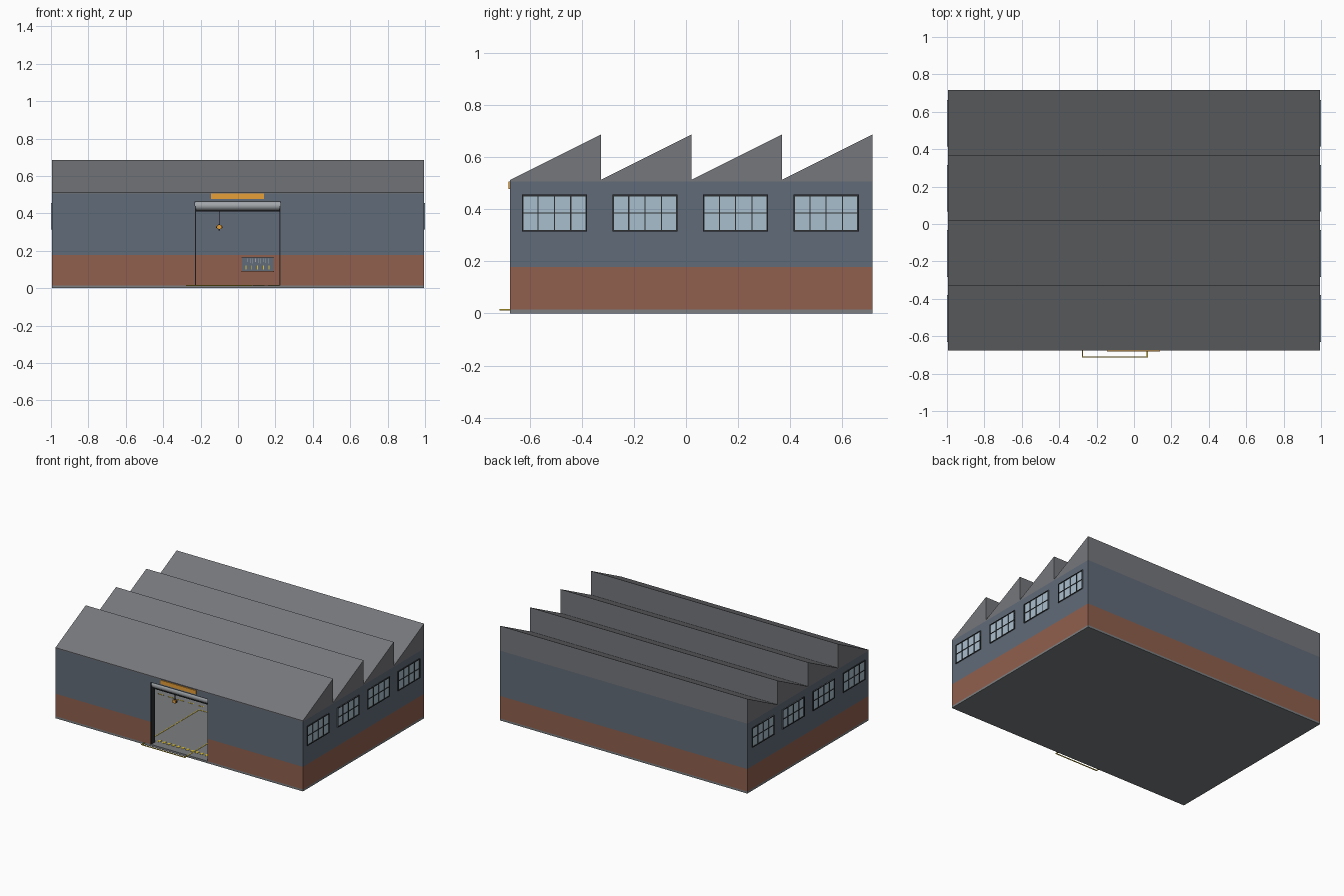
import bpy, bmesh, math
from mathutils import Vector

if "Cube" in bpy.data.objects:
    bpy.data.objects.remove(bpy.data.objects["Cube"])


def mat(name, rgb):
    m = bpy.data.materials.new(name)
    m.diffuse_color = (*rgb, 1)
    m.use_nodes = True
    m.node_tree.nodes["Principled BSDF"].inputs["Base Color"].default_value = m.diffuse_color
    return m


BLUE = mat("painted_wall", (0.12, 0.15, 0.19))
BRICK = mat("brick", (0.28, 0.115, 0.075))
ROOF = mat("roof_grey", (0.18, 0.185, 0.2))
CONCRETE = mat("concrete", (0.2, 0.21, 0.22))
DARK = mat("dark_metal", (0.025, 0.028, 0.03))
STEEL = mat("steel", (0.36, 0.38, 0.4))
GLASS = mat("glass", (0.4, 0.52, 0.62))
YELLOW = mat("yellow_paint", (0.75, 0.55, 0.04))
ORANGE = mat("orange_paint", (0.8, 0.35, 0.04))


def finish(name, bm, material):
    bmesh.ops.recalc_face_normals(bm, faces=bm.faces)
    me = bpy.data.meshes.new(name)
    bm.to_mesh(me)
    bm.free()
    me.materials.append(material)
    ob = bpy.data.objects.new(name, me)
    bpy.context.collection.objects.link(ob)
    return ob


def boxes(name, material, spans):
    """One object from boxes given as (x0, x1, y0, y1, z0, z1)."""
    bm = bmesh.new()
    for x0, x1, y0, y1, z0, z1 in spans:
        vs = bmesh.ops.create_cube(bm, size=1)["verts"]
        for v in vs:
            v.co = Vector((x0 + (v.co.x + .5) * (x1 - x0),
                           y0 + (v.co.y + .5) * (y1 - y0),
                           z0 + (v.co.z + .5) * (z1 - z0)))
    return finish(name, bm, material)


def extrude(name, material, points, direction):
    bm = bmesh.new()
    face = bm.faces.new([bm.verts.new(p) for p in points])
    geo = bmesh.ops.extrude_face_region(bm, geom=[face])["geom"]
    verts = [g for g in geo if isinstance(g, bmesh.types.BMVert)]
    bmesh.ops.translate(bm, verts=verts, vec=direction)
    # the starting face stays as the closing cap
    if not face.is_valid:
        bmesh.ops.holes_fill(bm, edges=bm.edges)
    return finish(name, bm, material)


def cylinder(name, material, loc, radius, length, rot=(0, 0, 0), sides=24):
    bpy.ops.mesh.primitive_cylinder_add(vertices=sides, radius=radius, depth=length,
                                        location=loc, rotation=rot)
    ob = bpy.context.object
    ob.name = name
    ob.data.materials.append(material)
    bpy.ops.object.shade_smooth_by_angle()
    return ob


W, F, B, T = 0.994, -0.675, 0.716, 0.035      # half width, front, back, wall thickness
DL, DR, DOOR_TOP = -0.229, 0.226, 0.465       # door opening
FLOOR, BRICK_TOP, EAVE, PEAK = 0.015, 0.178, 0.507, 0.687

# floor slab
boxes("floor_slab", CONCRETE, [(-W, W, F, B, 0, FLOOR)])

# walls: plan outline with the door gap, extruded in two bands
plan = [(DL, F), (-W, F), (-W, B), (W, B), (W, F), (DR, F), (DR, F + T),
        (W - T, F + T), (W - T, B - T), (T - W, B - T), (T - W, F + T), (DL, F + T)]
for name, m, z0, z1 in (("brick_base_wall", BRICK, FLOOR, BRICK_TOP),
                        ("upper_wall", BLUE, BRICK_TOP, EAVE)):
    extrude(name, m, [(x, y, z0) for x, y in plan], (0, 0, z1 - z0))
boxes("door_lintel", BLUE, [(DL, DR, F, F + T, DOOR_TOP, EAVE)])

# saw-tooth roof
teeth = 4
step = (B - F) / teeth
profile = [(F, EAVE), (F, EAVE + .006)]
for i in range(teeth):
    y = F + step * (i + 1)
    profile += [(y, PEAK)]
    profile += [(y, EAVE + .006)] if i < teeth - 1 else [(y, EAVE)]
extrude("sawtooth_roof", ROOF, [(-W, y, z) for y, z in profile], (2 * W, 0, 0))

# side windows: four on each side, 4 x 2 panes
glass, frame = [], []
Z0, Z1, FR, MU = 0.314, 0.456, 0.006, 0.004
for s in (-1, 1):
    gx = sorted((s * (W - T - .002), s * (W + .002)))
    fx = sorted((s * (W - T - .006), s * 1.0))
    for i in range(4):
        y0 = -0.63 + i * step
        y1 = y0 + 0.25
        glass.append((*gx, y0, y1, Z0, Z1))
        frame += [(*fx, y0, y1, Z0, Z0 + FR), (*fx, y0, y1, Z1 - FR, Z1),
                  (*fx, y0, y0 + FR, Z0 + FR, Z1 - FR),
                  (*fx, y1 - FR, y1, Z0 + FR, Z1 - FR)]
        zm = (Z0 + Z1) / 2
        frame.append((*fx, y0 + FR, y1 - FR, zm - MU / 2, zm + MU / 2))
        for k in (1, 2, 3):
            ym = y0 + k * (y1 - y0) / 4
            frame.append((*fx, ym - MU / 2, ym + MU / 2, Z0 + FR, Z1 - FR))
boxes("window_glass", GLASS, glass)
boxes("window_frames", DARK, frame)

# rolled-up shutter with its bottom bar and side rails
yc = F + 0.034
cylinder("shutter_roll", STEEL, ((DL + DR) / 2, yc, 0.441), 0.025, DR - DL,
         (0, math.pi / 2, 0), 32)
boxes("shutter_bottom_bar", DARK, [(DL, DR, yc - .006, yc + .006, 0.409, 0.418)])
boxes("shutter_rails", DARK, [(DL, DL + .004, F + .006, F + .045, FLOOR, 0.44),
                              (DR - .004, DR, F + .006, F + .045, FLOOR, 0.44)])

# blank sign strip above the door
boxes("blank_sign_strip", ORANGE, [(-0.145, 0.14, F - .007, F, 0.478, 0.506)])

# hoist block hanging inside the door
HX, HY, HZ = -0.1, -0.58, 0.327
cylinder("hoist_cable", DARK, (HX, HY, (HZ + EAVE) / 2), 0.002, EAVE - HZ, sides=8)
boxes("hoist_block", ORANGE, [(HX - .011, HX + .011, HY - .011, HY + .011, HZ - .011, HZ + .011)])
boxes("hoist_arms", DARK, [(HX - .018, HX + .018, HY - .004, HY + .004, HZ - .004, HZ + .004),
                           (HX - .004, HX + .004, HY - .004, HY + .004, HZ - .017, HZ + .017)])


# floor markings: bay outlines, hazard strip and dashed walkway
def outline(x0, x1, y0, y1, w=0.006):
    z = (FLOOR - .003, FLOOR + .002)
    return [(x0, x1, y0, y0 + w, *z), (x0, x1, y1 - w, y1, *z),
            (x0, x0 + w, y0 + w, y1 - w, *z), (x1 - w, x1, y0 + w, y1 - w, *z)]


boxes("bay_outlines", YELLOW, outline(-0.279, 0.074, -0.715, -0.05)
      + [b for x in (-0.78, -0.279, 0.22) for b in outline(x, x + 0.353, 0.05, 0.6)])
boxes("hazard_strip", YELLOW, [(DL + .01 + k * .038, DL + .03 + k * .038, -0.615, -0.59,
                               FLOOR - .001, FLOOR + .002) for k in range(12)])
boxes("walkway_dashes", YELLOW, [(-0.8 + k * .08, -0.755 + k * .08, -0.003, 0.003,
                                 FLOOR - .001, FLOOR + .002) for k in range(20)])

# tool board with two rows of tools on the back wall
by = B - T
boxes("tool_board", BLUE, [(0.022, 0.19, by - .008, by, 0.09, 0.165)])
boxes("tool_board_trim", BRICK, [(0.02, 0.192, by - .011, by, z, z + .003) for z in (0.088, 0.164)])
boxes("hung_tools", STEEL, [(0.05 + k * .014, 0.053 + k * .014, by - .013, by - .008,
                            0.14 - .004 * (k % 3), 0.158) for k in range(9)])
boxes("tool_handles", YELLOW, [(0.04 + k * .031, 0.045 + k * .031, by - .013, by - .008,
                               0.1, 0.122) for k in range(5)])
